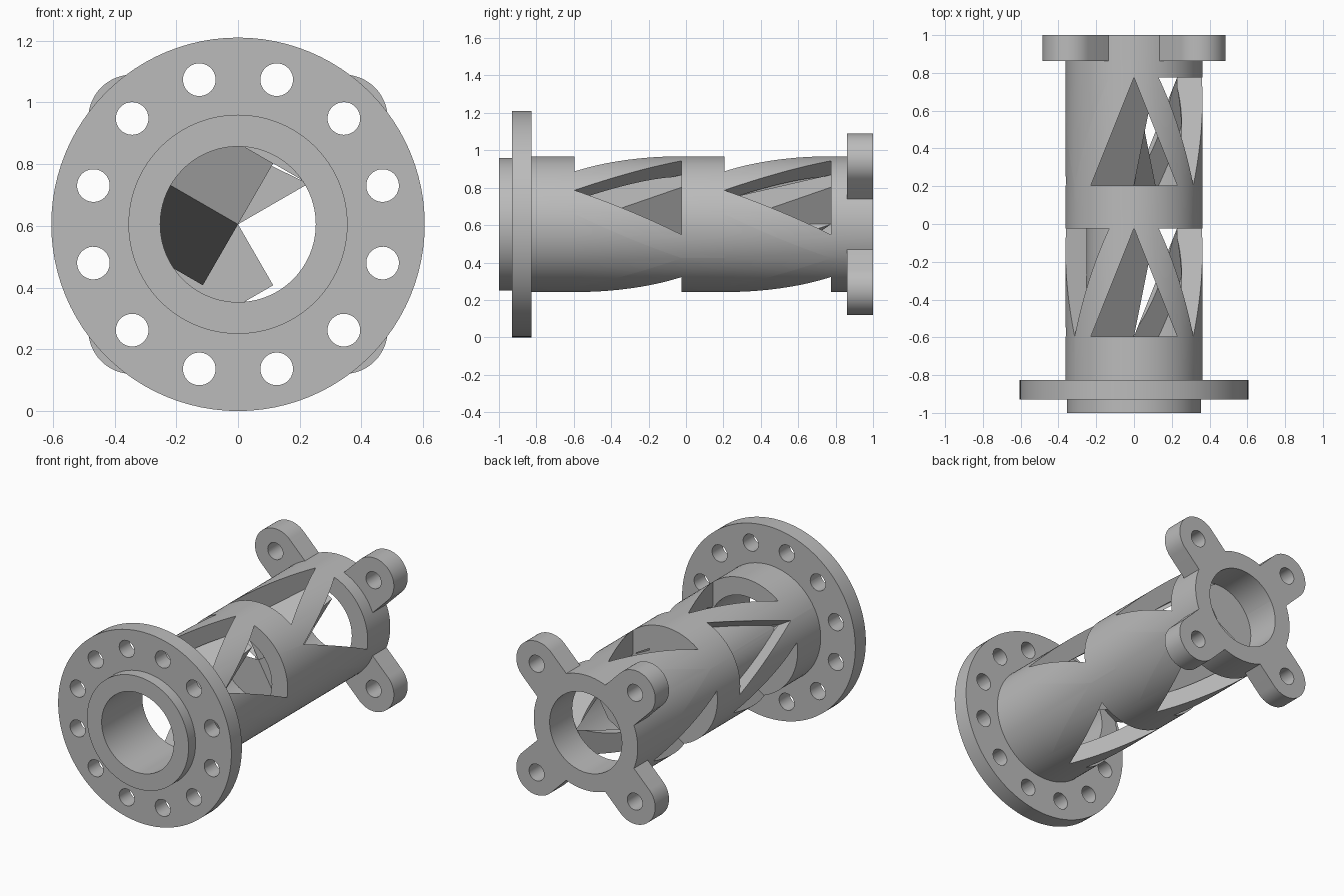
import bpy, bmesh, math
from mathutils import Matrix, Vector

AXIS_Z = 0.605      # height of the main axis, which runs along y
BORE, TUBE, FLANGE = 0.252, 0.363, 0.605
BOLT_CIRCLE, BOLT_R, LUG_R = 0.485, 0.053, 0.142
SEG = 96

if "Cube" in bpy.data.objects:
    bpy.data.objects.remove(bpy.data.objects["Cube"])

grey = bpy.data.materials.new("cast_grey")
grey.use_nodes = True
grey.diffuse_color = (0.5, 0.5, 0.5, 1)
grey.node_tree.nodes["Principled BSDF"].inputs["Base Color"].default_value = (0.5, 0.5, 0.5, 1)


def make_object(name, bm):
    bmesh.ops.recalc_face_normals(bm, faces=bm.faces)
    mesh = bpy.data.meshes.new(name)
    bm.to_mesh(mesh)
    bm.free()
    mesh.materials.append(grey)
    obj = bpy.data.objects.new(name, mesh)
    bpy.context.collection.objects.link(obj)
    return obj


def spin_matrix(degrees):
    """Turn about the main axis; zero degrees points straight up."""
    return Matrix.Translation((0, 0, AXIS_Z)) @ Matrix.Rotation(math.radians(degrees), 4, 'Y')


def prism(bm, points, offset, matrix):
    """Extrude a flat outline along an offset, then place it."""
    face = bm.faces.new([bm.verts.new(p) for p in points])
    made = bmesh.ops.extrude_face_region(bm, geom=[face])["geom"]
    top = [v for v in made if isinstance(v, bmesh.types.BMVert)]
    bmesh.ops.translate(bm, verts=top, vec=offset)
    bmesh.ops.transform(bm, matrix=matrix, verts=list(set(face.verts) | set(top)))


def boolean(target, tool, operation):
    mod = target.modifiers.new(operation.title(), 'BOOLEAN')
    mod.operation, mod.solver, mod.object = operation, 'EXACT', tool
    bpy.context.view_layer.objects.active = target
    bpy.ops.object.modifier_apply(modifier=mod.name)
    bpy.data.objects.remove(tool)


# Turned body: pilot ring, bolt flange and long tube with a through bore
profile = [(BORE, -1), (0.355, -1), (0.355, -0.93), (FLANGE, -0.93),
           (FLANGE, -0.825), (TUBE, -0.825), (TUBE, 1), (BORE, 1)]
bm = bmesh.new()
rings = []
for i in range(SEG):
    m = spin_matrix(360 * i / SEG)
    rings.append([bm.verts.new(m @ Vector((0, y, r))) for r, y in profile])
for i, ring in enumerate(rings):
    following = rings[(i + 1) % SEG]
    for j in range(len(profile)):
        k = (j + 1) % len(profile)
        bm.faces.new((ring[j], ring[k], following[k], following[j]))
body = make_object("flanged_lattice_tube", bm)

# Four round-ended mounting lugs at the back
bm = bmesh.new()
outline = [(LUG_R, 1, 0.28), (-LUG_R, 1, 0.28)]
for i in range(33):
    a = math.pi * (1 - i / 32)
    outline.append((LUG_R * math.cos(a), 1, BOLT_CIRCLE + LUG_R * math.sin(a)))
for k in range(4):
    prism(bm, outline, (0, -0.138, 0), spin_matrix(45 + 90 * k))
boolean(body, make_object("mounting_lugs", bm), 'UNION')

# Twelve bolt holes, drilled through both the flange and the lugs
bm = bmesh.new()
circle = [(BOLT_R * math.cos(math.tau * i / 32), -1.1,
           BOLT_CIRCLE + BOLT_R * math.sin(math.tau * i / 32)) for i in range(32)]
for k in range(12):
    prism(bm, circle, (0, 2.2, 0), spin_matrix(15 + 30 * k))
boolean(body, make_object("bolt_drills", bm), 'DIFFERENCE')

# Two rows of six triangular windows, alternately pointing back and forward
for front, back in ((-0.595, -0.023), (0.205, 0.775)):
    for k in range(6):
        base, tip = (front, back) if k % 2 == 0 else (back, front)
        bm = bmesh.new()
        prism(bm, [(-0.228, base, 0), (0.228, base, 0), (0, tip, 0)],
              (0, 0, 0.5), spin_matrix(60 * k))
        boolean(body, make_object("window_cutter", bm), 'DIFFERENCE')

# Smooth curved walls, crisp rims
bpy.ops.object.select_all(action='DESELECT')
body.select_set(True)
bpy.context.view_layer.objects.active = body
bpy.ops.object.shade_smooth_by_angle(angle=math.radians(30))
